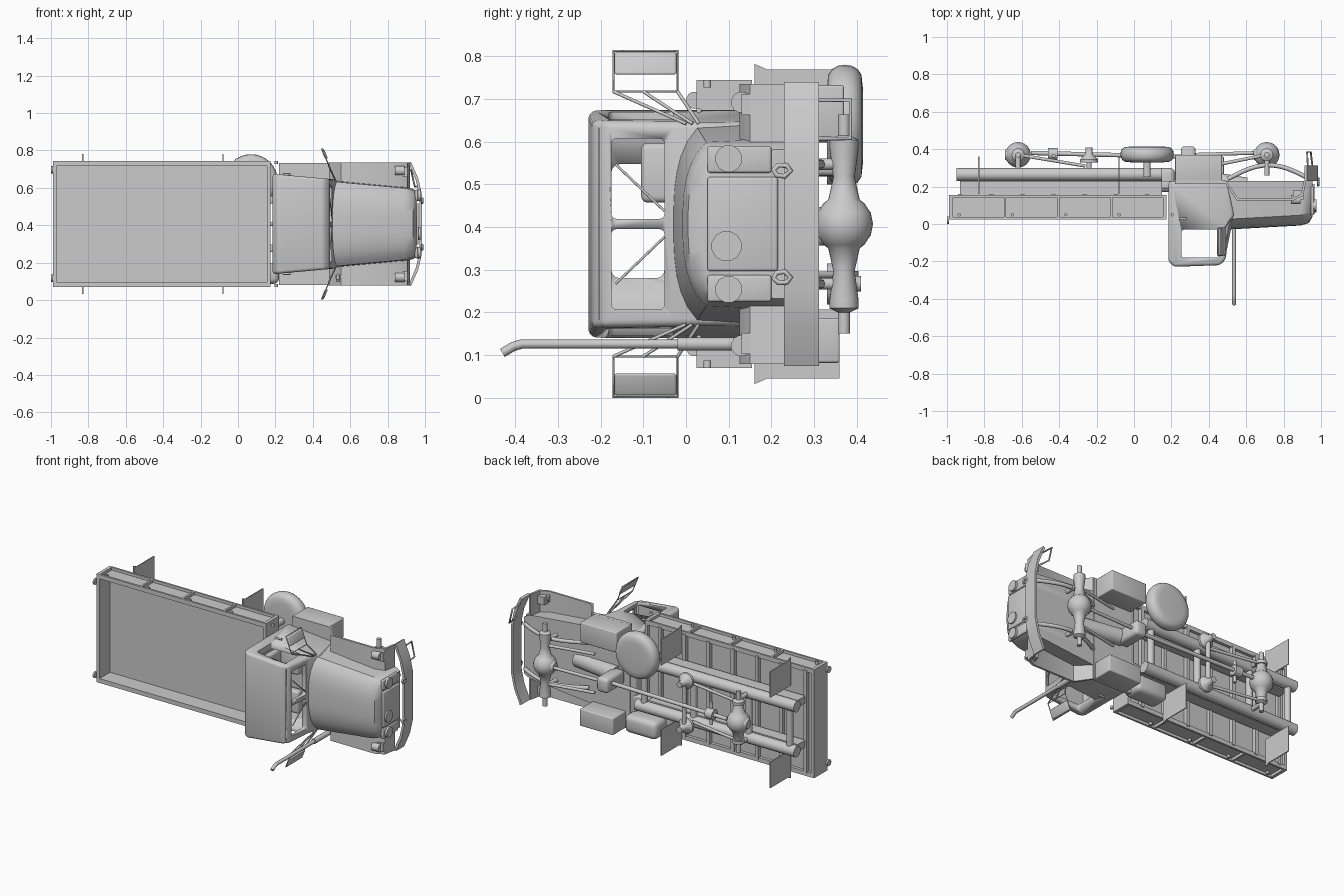
import bpy, bmesh, math
from mathutils import Vector

if "Cube" in bpy.data.objects:
    bpy.data.objects.remove(bpy.data.objects["Cube"])

SHADE = (0.6, 0.6, 0.6, 1)
grey = bpy.data.materials.new("plain grey")
grey.use_nodes = True
grey.diffuse_color = SHADE
grey.node_tree.nodes["Principled BSDF"].inputs["Base Color"].default_value = SHADE

# The truck lies on its side: nose toward +x, roof toward -y, width along z
MID = 0.407                           # middle of the width
SIDES = (-1, 1)
BED_BACK, BED_FRONT = -0.99, 0.175    # cargo bed ends
BED_TOP, BED_BASE = 0.025, 0.155      # cargo bed rim and underside
BED_EDGE = 0.337                      # half widths of the bed and chassis
RAIL = 0.14
FLOOR = 0.23                          # underside of the cab and bonnet
CAB_BACK, CAB_FRONT = 0.185, 0.49
THIN = 0.006


def place(x, y, w, side=1):
    return Vector((x, y, MID + side * w))


def around(centre, half):
    return (centre - half, centre + half)


def finish(name, bm, bevel):
    bmesh.ops.recalc_face_normals(bm, faces=bm.faces)
    mesh = bpy.data.meshes.new(name)
    bm.to_mesh(mesh)
    bm.free()
    mesh.materials.append(grey)
    ob = bpy.data.objects.new(name, mesh)
    bpy.context.collection.objects.link(ob)
    bpy.ops.object.select_all(action='DESELECT')
    ob.select_set(True)
    bpy.context.view_layer.objects.active = ob
    if bevel:
        modifier = ob.modifiers.new("Bevel", 'BEVEL')
        modifier.width, modifier.segments = bevel, 3
        bpy.ops.object.modifier_apply(modifier=modifier.name)
    bpy.ops.object.shade_smooth_by_angle(angle=math.radians(40))
    return ob


def loft(name, rings, bevel=None):
    """Skin a list of equal rings of points and cap both ends."""
    bm = bmesh.new()
    loops = [[bm.verts.new(point) for point in ring] for ring in rings]
    for near, far in zip(loops, loops[1:]):
        for i in range(len(near)):
            bm.faces.new((near[i - 1], near[i], far[i], far[i - 1]))
    bm.faces.new(loops[0])
    bm.faces.new(loops[-1])
    return finish(name, bm, bevel)


def box(name, x, y, w, bevel=None, side=1):
    """Box from x, y and width ranges; width is measured from the middle."""
    (low, high), (inner, outer) = y, w
    corners = ((low, inner), (high, inner), (high, outer), (low, outer))
    return loft(name, [[place(end, a, b, side) for a, b in corners] for end in x], bevel)


def turned(name, start, axis, profile, sides=24):
    """Lathe (distance, radius) pairs around an axis through start."""
    axis = Vector(axis).normalized()
    u = axis.orthogonal().normalized()
    v = axis.cross(u)
    angles = [math.tau * i / sides for i in range(sides)]
    return loft(name, [[Vector(start) + axis * distance + (u * math.cos(a) + v * math.sin(a)) * radius
                        for a in angles] for distance, radius in profile])


def rod(name, start, end, radius):
    span = end - start
    turned(name, start, span, [(0, radius), (span.length, radius)], 12)


def tube(name, points, radius, cyclic=False):
    curve = bpy.data.curves.new(name, 'CURVE')
    curve.dimensions, curve.bevel_depth, curve.bevel_resolution = '3D', radius, 2
    curve.use_fill_caps = True
    spline = curve.splines.new('POLY')
    spline.points.add(len(points) - 1)
    for target, point in zip(spline.points, points):
        target.co = (*point, 1)
    spline.use_cyclic_u = cyclic
    curve.materials.append(grey)
    bpy.context.collection.objects.link(bpy.data.objects.new(name, curve))


def cut(ob, cutters):
    for cutter in cutters:
        cutter.hide_render = True
        modifier = ob.modifiers.new("Cut", 'BOOLEAN')
        modifier.object, modifier.solver = cutter, 'EXACT'
        bpy.context.view_layer.objects.active = ob
        bpy.ops.object.modifier_apply(modifier=modifier.name)
        bpy.data.objects.remove(cutter)


# Cargo bed: floor, end boards, cross slats and sides with posts
box("bed_floor", (BED_BACK, BED_FRONT), (0.128, 0.136), (-0.32, 0.32))
for name, x in (("tail_board", BED_BACK + 0.01), ("head_board", BED_FRONT - 0.01)):
    box(name, around(x, 0.01), (BED_TOP, BED_BASE), (-BED_EDGE, BED_EDGE))
for i in range(7):
    box("bed_slat", around(i / 6 - 0.93, 0.011), (0.13, 0.16), (-0.32, 0.32))
for s in SIDES:
    box("bed_side_board", (BED_BACK, BED_FRONT), (0.03, 0.15), (0.31, 0.32), None, s)
    for y in (BED_TOP + THIN, BED_BASE - THIN):
        box("bed_side_rail", (BED_BACK, BED_FRONT), around(y, THIN), (0.31, BED_EDGE), None, s)
    for i in range(5):
        x = 0.285 * i - 0.975
        box("bed_post", around(x, THIN), (BED_TOP, BED_BASE), (0.315, BED_EDGE), None, s)
        rod("bed_latch", place(x + 0.04, 0.05, 0.32, s), place(x + 0.04, 0.05, BED_EDGE, s), 0.009)
    rod("tail_lamp", place(BED_BACK, 0.02, 0.29, s), place(BED_BACK - 0.01, 0.02, 0.29, s), 0.02)
    # Mud flaps behind the wheel positions
    for x in (-0.83, -0.08):
        outline = [(0.16, 0.2), (0.16, 0.375), (0.19, 0.362), (0.36, 0.362), (0.36, 0.2)]
        loft("mud_flap", [[place(a, y, w, s) for y, w in outline] for a in around(x, THIN / 2)])
    # Chassis rails, sub-frame and front leaf springs
    box("sub_frame", (-0.93, 0.15), (BED_BASE, FLOOR), (0.115, 0.16), None, s)
    rod("bed_rail", place(-0.95, 0.265, RAIL, s), place(0.15, 0.265, RAIL, s), 0.035)
    box("front_rail", (0.1, 0.94), (0.19, FLOOR), (0.11, 0.15), THIN, s)
    tube("front_spring", [place(0.5 + 0.04 * t, 0.24 + 0.075 * math.sin(math.pi * t / 11), RAIL, s)
                          for t in range(12)], 0.012)
for x in (-0.9, -0.62, -0.24, 0.1):
    rod("cross_member", place(x, 0.265, -RAIL), place(x, 0.265, RAIL), 0.02)

# Axles with round gear housings
for name, x, reach, arm in (("front_axle", 0.71, 0.257, -0.3), ("rear_axle", -0.62, 0.19, 0.36)):
    y = 0.37
    bulge = [(0.068 * math.sin(a), 0.068 * math.cos(a)) for a in (0, 0.4, 0.8, 1)]
    half = bulge + [(0.11, 0.025), (reach - 0.08, 0.034), (reach - 0.06, 0.034),
                    (reach - 0.05, 0.014), (reach, 0.014)]
    turned(name, place(x, y, 0), (0, 0, 1), [(-d, r) for d, r in half[:0:-1]] + half)
    turned(name + "_gear", place(x - 0.07, y, 0), (1, 0, 0), [(0, 0.025), (0.04, 0.05), (0.1, 0.05), (0.13, 0.02)])
    for s in SIDES:
        rod(name + "_link", place(x, y, RAIL, s), place(x, 0.26, RAIL, s), 0.014)
        rod("radius_arm", place(x, y, 0.12, s), place(x + arm, 0.31, 0.12, s), 0.009)

# Drive shafts, sway bar and gear boxes
rod("rear_shaft", place(-0.55, 0.38, 0), place(0.25, 0.36, 0), 0.012)
rod("front_shaft", place(0.3, 0.37, 0), place(0.65, 0.38, 0), 0.01)
rod("shaft_joint", place(-0.46, 0.375, 0), place(-0.41, 0.375, 0), 0.032)
rod("joint_bar", place(-0.43, 0.365, -0.07), place(-0.43, 0.365, 0.07), 0.01)
rod("sway_bar", place(-0.24, 0.36, -RAIL), place(-0.24, 0.36, RAIL), 0.014)
for s in SIDES:
    turned("sway_bar_end", place(-0.24, 0.33, RAIL, s), (0, 1, 0), [(0, 0.048), (0.015, 0.048), (0.045, 0.02), (0.08, 0.018)])
    rod("sway_bar_hanger", place(-0.24, 0.34, RAIL, s), place(-0.24, 0.26, RAIL, s), 0.014)
box("transfer_case", (0.25, 0.33), (0.24, 0.415), (-0.05, 0.04), 0.02)
rod("gearbox", place(0.3, 0.25, 0), place(0.6, 0.2, 0), 0.05)

# Spare wheel with rounded shoulders, stowed flat under the bed
tread = [(0.042 - 0.042 * math.cos(a), 0.09 + 0.053 * math.sin(a) ** 0.6)
         for a in [math.pi * i / 8 for i in range(8)]]
turned("spare_wheel", place(0.07, 0.33, FLOOR), (0, 1, 0), tread + [(0.084, 0.09)], 32)
rod("spare_wheel_hanger", place(0.07, 0.25, 0.21), place(0.07, 0.35, 0.21), 0.02)

# Tanks and boxes under the cab
box("fuel_tank", (0.22, 0.47), (FLOOR, 0.37), (0.2, 0.325), THIN)
box("tool_box", (0.25, 0.48), (FLOOR, 0.36), (-0.325, -0.22), THIN)
box("air_tank", (0, 0.22), (0.17, 0.3), (-0.32, -0.21), 0.03)
box("cab_steps", (0.22, CAB_FRONT), around(FLOOR - 0.005, 0.01), (-0.325, 0.325))

# Cab: tapered shell with window openings
cab_profile = [(CAB_BACK, FLOOR), (CAB_BACK, -0.2), (0.215, -0.229), (0.46, -0.22), (CAB_FRONT, -0.19),
               (0.505, -0.03), (0.535, 0.05), (0.5, FLOOR)]
cab = loft("cab", [[place(x, y, 0.285 - 0.09 * x, s) for x, y in cab_profile] for s in SIDES], 0.016)
cut(cab, [box("cab_space", (0.2, 0.476), (-0.205, 0.21), (-0.225, 0.225)),
          box("side_windows", (0.255, 0.452), (-0.18, -0.03), (-0.4, 0.4), 0.012),
          box("rear_window", (0.1, 0.25), (-0.175, -0.05), (-0.127, RAIL), 0.02)]
    + [box("windscreen", (0.44, 0.6), (-0.175, -0.05), (0.012, 0.2), 0.012, s) for s in SIDES])
for s, top in zip(SIDES, (-0.03, -0.105)):
    box("seat_cushion", (0.24, 0.37), (0.06, 0.11), (0.05, 0.19), 0.015, s)
    box("seat_back", (0.215, 0.255), (top, 0.08), (0.05, 0.19), 0.015, s)
    rod("wiper", place(0.503, -0.05, 0.03, s), place(CAB_FRONT, -0.165, RAIL, s), THIN / 2)
    rod("door_handle", place(0.24, 0.03, 0.266, s), place(0.28, 0.03, 0.266, s), THIN)


# Bonnet: crowned sections that narrow toward the nose
def bonnet_ring(x, half, top, drop=0.055):
    steps = [t / 6 for t in range(-6, 7)]
    crown = [place(x, top + drop * abs(t) ** 3, half * t * (1 - t ** 8 / 25)) for t in steps]
    return [place(x, FLOOR, -half)] + crown + [place(x, FLOOR, half)]


loft("bonnet", [bonnet_ring(CAB_FRONT, 0.238, -0.03), bonnet_ring(0.89, 0.2, -0.008),
                bonnet_ring(0.935, 0.188, 0.005), bonnet_ring(0.955, 0.175, 0.04, 0.035)])
box("grille", (0.945, 0.966), (0.05, 0.215), (-0.11, 0.11), THIN)
rod("grille_disc", place(0.96, 0.095, -0.052), place(0.975, 0.095, -0.052), 0.036)

# Nose and side details, repeated on both sides
fender = [(0.48, FLOOR), (0.55, 0.125), (0.85, 0.125), (0.905, 0.15), (0.92, FLOOR),
          (0.907, FLOOR), (0.893, 0.16), (0.845, 0.138), (0.557, 0.138), (0.493, FLOOR)]
bumper = [(0.985, 0), (0.985, 0.15), (0.965, 0.24), (0.925, 0.333)]
for s in SIDES:
    loft("fender", [[place(x, y, w, s) for x, y in fender] for w in (0.19, 0.328)])
    box("lamp_panel", (0.945, 0.962), (0.05, 0.2), (0.12, 0.182), THIN, s)
    rod("headlamp", place(0.955, 0.1, 0.153, s), place(0.975, 0.1, 0.153, s), 0.032)
    # Corner lamp standing on the fender
    box("lamp_bracket", (0.85, 0.905), (0.13, 0.18), (0.255, 0.305), None, s)
    rod("corner_lamp", place(0.84, 0.13, 0.285, s), place(0.89, 0.13, 0.285, s), 0.025)
    # Bumper half, swept back at its end
    loft("bumper", [[place(x, y, w, s) for x, w in bumper]
                    + [place(x - 0.014, y, w - THIN, s) for x, w in bumper[::-1]] for y in (FLOOR, 0.312)])
    tube("tow_hook", [place(0.985, 0.225 + 0.02 * math.cos(a), 0.125 + 0.014 * math.sin(a), s)
                      for a in range(6)], THIN, True)
    # Slanted mirror with its frame and struts
    lean = lambda y, w, shift=0: place(0.61 - 0.4 * w + shift, y, w, s)
    tube("mirror_frame", [lean(-0.17, 0.31), lean(-0.17, 0.405), lean(-0.02, 0.405), lean(-0.02, 0.31)],
         THIN / 2, True)
    loft("mirror", [[lean(-0.168, w, -THIN), lean(-0.168, w, 0.01), lean(-0.022, w, 0.01), lean(-0.022, w, -THIN)]
                    for w in (0.35, 0.402)], THIN)
    for top, foot in ((-0.17, 0), (-0.1, 0.015), (-0.02, 0.03)):
        rod("mirror_strut", lean(top, 0.31), place(0.52, foot, 0.235, s), 0.004)

# Step loop hanging from the left end of the bumper
tube("bumper_step", [place(0.955, 0.3, 0.2), place(0.945, 0.385, 0.2), place(0.925, 0.385, 0.29), place(0.93, 0.3, 0.29)], 0.005)

# Upright exhaust pipe with a bent tip
pipe = [place(0.535, y, w) for y, w in ((0.13, -0.281), (-0.385, -0.281), (-0.405, -0.287), (-0.43, -0.302))]
tube("exhaust_pipe", pipe, 0.011)
rod("exhaust_base", pipe[0], place(0.535, -0.02, -0.281), 0.016)
